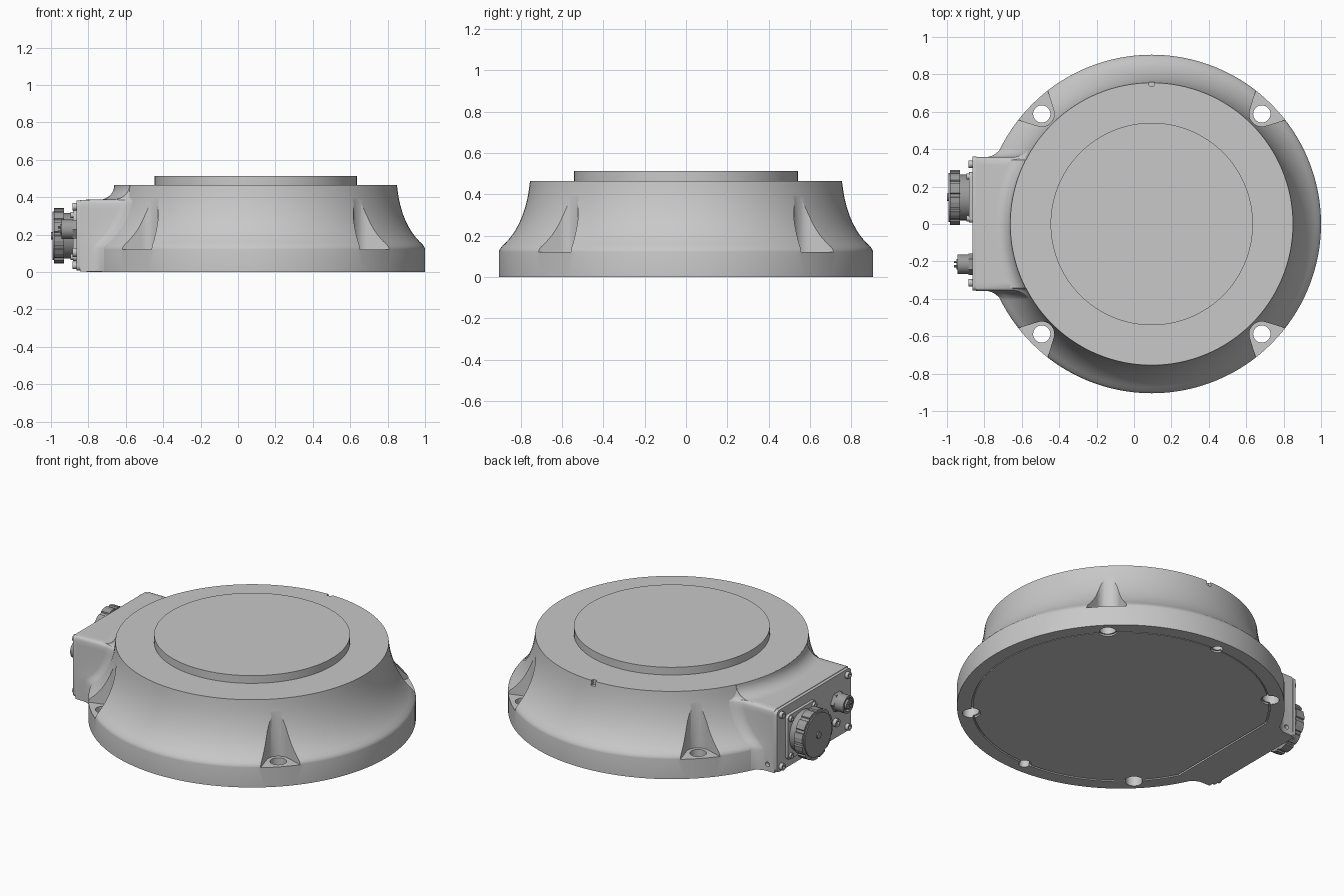
import bpy, bmesh
from math import cos, sin, pi, sqrt, acos, radians

cube = bpy.data.objects.get("Cube")
if cube:
    bpy.data.objects.remove(cube, do_unlink=True)

CX = 0.095         # axis of the round body
HOLE_R = 0.832     # mounting hole circle


def material(name, v):
    m = bpy.data.materials.new(name)
    m.use_nodes = True
    m.diffuse_color = (v, v, v, 1)
    m.node_tree.nodes["Principled BSDF"].inputs["Base Color"].default_value = (v, v, v, 1)
    return m


GREY = material("cast grey", 0.58)
DARK = material("connector grey", 0.33)


def finish(name, bm, mat):
    bmesh.ops.remove_doubles(bm, verts=bm.verts, dist=1e-5)
    bmesh.ops.recalc_face_normals(bm, faces=bm.faces)
    me = bpy.data.meshes.new(name)
    bm.to_mesh(me)
    bm.free()
    me.materials.append(mat)
    ob = bpy.data.objects.new(name, me)
    bpy.context.collection.objects.link(ob)
    return ob


def smooth(ob, angle=30):
    bpy.ops.object.select_all(action='DESELECT')
    ob.select_set(True)
    bpy.context.view_layer.objects.active = ob
    bpy.ops.object.shade_smooth_by_angle(angle=radians(angle))


def loft(name, rings, mat):
    """Skin a stack of closed outlines and cap both ends."""
    bm = bmesh.new()
    rings = [[bm.verts.new(p) for p in ring] for ring in rings]
    for lo, hi in zip(rings, rings[1:]):
        for i in range(len(lo)):
            j = (i + 1) % len(lo)
            bm.faces.new((lo[i], lo[j], hi[j], hi[i]))
    bm.faces.new(rings[0])
    bm.faces.new(rings[-1])
    return finish(name, bm, mat)


def prism(name, pts, a, b, mat=GREY, axis='z'):
    """Extrude a 2D outline along x, y or z."""
    put = {'x': lambda u, v, t: (t, u, v),
           'y': lambda u, v, t: (u, t, v),
           'z': lambda u, v, t: (u, v, t)}[axis]
    return loft(name, [[put(u, v, t) for u, v in pts] for t in (a, b)], mat)


def circle(u, v, r, n=32):
    return [(u + r * cos(2 * pi * i / n), v + r * sin(2 * pi * i / n)) for i in range(n)]


def rounded(u, v, hu, hv, r, n=5):
    pts = []
    for k, (su, sv) in enumerate(((1, 1), (-1, 1), (-1, -1), (1, -1))):
        for i in range(n):
            t = pi / 2 * (k + i / (n - 1))
            pts.append((u + su * (hu - r) + r * cos(t), v + sv * (hv - r) + r * sin(t)))
    return pts


def clipped(r, flat, n=96):
    """Circle about the body axis with a flat towards the housing."""
    end = pi - acos(flat / r)
    return [(CX + r * cos(t), r * sin(t)) for t in [end * (2 * i / n - 1) for i in range(n + 1)]]


def around(ang, pts):
    return [(CX + r * cos(ang) - w * sin(ang), r * sin(ang) + w * cos(ang)) for r, w in pts]


def cut(target, cutters):
    for c in cutters:
        c.hide_render = True
        mod = target.modifiers.new("cut", 'BOOLEAN')
        mod.operation, mod.solver, mod.object = 'DIFFERENCE', 'EXACT', c
        bpy.context.view_layer.objects.active = target
        bpy.ops.object.modifier_apply(modifier=mod.name)
        bpy.data.objects.remove(c, do_unlink=True)


# Flared body with raised top disc
flare = [(0.905, 0.122), (0.9035, 0.129), (0.8995, 0.137), (0.893, 0.146)]
for i in range(1, 13):
    t = i / 12
    s = 1 - t
    flare.append((s * s * 0.893 + 2 * s * t * 0.775 + t * t * 0.755,
                  s * s * 0.146 + 2 * s * t * 0.25 + t * t * 0.465))
body = loft("flared_body", [[(x, y, z) for x, y in circle(CX, 0, r, 128)]
                            for r, z in [(0.905, 0)] + flare], GREY)
smooth(prism("top_disc", circle(CX, 0, 0.541, 128), 0.46, 0.512))

# Mounting pockets, through holes, bottom recess and rim notch
corners = [pi / 4 + k * pi / 2 for k in range(4)]
centres = [around(a, [(HOLE_R, 0)])[0] for a in corners]
pocket = [(1.0, -0.165), (1.0, 0.165)]
for i in range(17):
    t = radians(28 + 124 * i / 16)
    pocket.append((HOLE_R - 0.067 * sin(t), 0.067 * cos(t)))
cutters = [prism("recess_cutter", clipped(0.825, 0.735), -0.1, 0.012)]
for a, c in zip(corners, centres):
    cutters.append(prism("pocket_cutter", around(a, pocket), 0.12, 0.6))
    cutters.append(prism("hole_cutter", circle(*c, 0.046), -0.1, 0.3))
for s in (-1, 1):
    cutters.append(prism("small_hole_cutter", circle(CX, s * 0.83, 0.03, 24), -0.05, 0.06))
cutters.append(prism("notch_cutter", rounded(CX, 0.76, 0.014, 0.022, 0.004), 0.435, 0.6))
cut(body, cutters)
smooth(body)

# Bottom cover, notched around the holes
cover = prism("bottom_cover", clipped(0.817, 0.727), 0.002, 0.02)
cut(cover, [prism("cover_cutter", circle(*c, 0.054), -0.1, 0.1) for c in centres]
    + [prism("cover_cutter", circle(CX, s * 0.83, 0.04, 24), -0.1, 0.1) for s in (-1, 1)])
smooth(cover)


# Connector housing, blended into the body at every height
def body_radius(z):
    if z <= flare[0][1]:
        return flare[0][0]
    for (r0, z0), (r1, z1) in zip(flare, flare[1:]):
        if z <= z1:
            return r0 + (r1 - r0) * (z - z0) / (z1 - z0)
    return flare[-1][0]


def arc_x(r, y):
    return CX - sqrt(r * r - y * y)


def section(z, h, front_r=None):
    """Outline at height z: flat front, or an arc of radius front_r above the box."""
    r = body_radius(z)
    ys = [h * i / 12 for i in range(13)]
    side = [(arc_x(front_r, y) if front_r else -0.845, y) for y in ys]
    xj = arc_x(r, h)
    f = max(0.0, min(0.065, xj - side[-1][0]))
    xe = arc_x(r, h + f) + 0.004
    for i in range(1, 9):
        t = i / 8
        s = 1 - t
        side.append((s * s * (xj - f) + 2 * s * t * xj + t * t * xe, h + t * t * f))
    side.append((-0.4 if z > 0.1 else -0.67, h))
    return [(x, y, z) for x, y in side + [(x, -y) for x, y in reversed(side[1:])]]


rings = [section(0.003, 0.357)]
rings += [section(0.122 + 0.243 * i / 10, 0.357) for i in range(11)]
rings += [section(z, h) for z, h in ((0.377, 0.354), (0.384, 0.349), (0.386, 0.343))]
for i in range(9):
    t = pi / 2 * i / 8
    rings.append(section(0.4645 - 0.078 * cos(t), 0.343, 0.8365 - 0.08 * sin(t)))
housing = loft("connector_housing", rings, GREY)
cut(housing, [prism("side_hole_cutter", circle(-0.8, 0.045, 0.014, 16), 0.335, 0.45, GREY, 'y')])
smooth(housing, 40)

# Cover plate with corner screws
smooth(prism("connector_plate", rounded(0.002, 0.195, 0.358, 0.188, 0.025), -0.864, -0.843, GREY, 'x'))


def screw(name, y, z, r, x0, x1):
    ob = prism(name, circle(y, z, r, 20), x0, x1, GREY, 'x')
    cut(ob, [prism("socket_cutter", circle(y, z, r * 0.55, 6), x0 - 0.01, x0 + 0.01, GREY, 'x')])
    smooth(ob)


for y in (-0.315, 0.32):
    for z in (0.035, 0.35):
        screw("plate_screw", y, z, 0.02, -0.884, -0.86)

# Large connector: square flange, collar and ribbed cap
BY, BZ = 0.142, 0.193
smooth(prism("large_connector_flange", rounded(BY, BZ, 0.135, 0.135, 0.02), -0.882, -0.86, GREY, 'x'))
for sy in (-1, 1):
    for sz in (-1, 1):
        screw("flange_screw", BY + sy * 0.112, BZ + sz * 0.112, 0.016, -0.896, -0.88)
smooth(prism("large_connector_collar", circle(BY, BZ, 0.122, 48), -0.935, -0.88, DARK, 'x'))
ribs = []
for i in range(12):
    for off, r in ((0, 0.148), (0.35, 0.149), (0.7, 0.148), (0.75, 0.14), (0.95, 0.14)):
        t = 2 * pi * (i + off) / 12
        ribs.append((BY + r * cos(t), BZ + r * sin(t)))
prism("large_connector_cap", ribs, -0.985, -0.93, DARK, 'x')
smooth(prism("large_connector_end", circle(BY, BZ, 0.13, 48), -0.992, -0.98, DARK, 'x'))
smooth(prism("cap_centre", circle(BY, BZ, 0.02, 24), -1.0, -0.99, DARK, 'x'))

# Small connector: hex base, open sleeve and pins
SY, SZ = -0.215, 0.228
prism("small_connector_nut", circle(SY, SZ, 0.058, 6), -0.885, -0.86, DARK, 'x')
sleeve = prism("small_connector_sleeve", circle(SY, SZ, 0.052), -0.945, -0.88, DARK, 'x')
cut(sleeve, [prism("bore_cutter", circle(SY, SZ, 0.04), -0.96, -0.925, DARK, 'x')])
smooth(sleeve)
smooth(prism("small_connector_core", circle(SY, SZ, 0.028), -0.95, -0.92, DARK, 'x'))
for a in corners:
    prism("connector_pin", circle(SY + 0.016 * cos(a), SZ + 0.016 * sin(a), 0.006, 10),
          -0.963, -0.94, DARK, 'x')

# Earth screw below the small connector
screw("earth_screw", -0.2, 0.105, 0.024, -0.885, -0.86)
